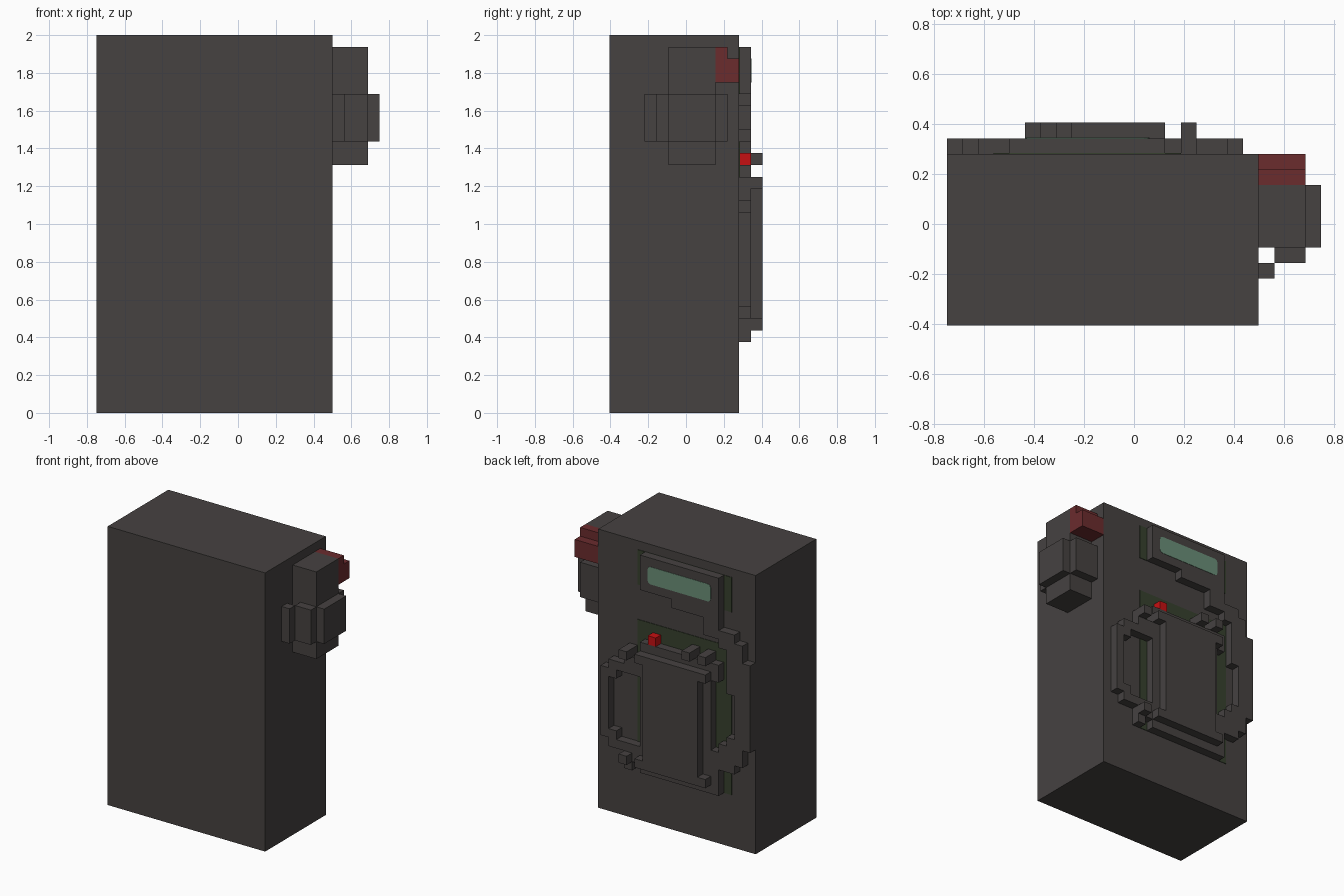
import bpy
import bmesh

cube = bpy.data.objects.get("Cube")
if cube:
    bpy.data.objects.remove(cube, do_unlink=True)

U = 1 / 16          # one block
BACK = 4.5 * U      # y of the casing's back face


def material(name, rgb):
    m = bpy.data.materials.new(name)
    m.use_nodes = True
    m.diffuse_color = (*rgb, 1)
    m.node_tree.nodes["Principled BSDF"].inputs["Base Color"].default_value = (*rgb, 1)
    return m


GREY = material("dark_grey", (0.061, 0.054, 0.053))
MAROON = material("dull_red", (0.147, 0.025, 0.027))
RED = material("bright_red", (0.57, 0.005, 0.006))
GREEN = material("dark_green", (0.037, 0.053, 0.027))
SCREEN = material("screen_green", (0.145, 0.275, 0.188))


def part(name, mat, boxes, corner=0):
    """One object made from boxes given as (x0, x1, y0, y1, z0, z1)."""
    bm = bmesh.new()
    for x0, x1, y0, y1, z0, z1 in boxes:
        verts = bmesh.ops.create_cube(bm, size=1)["verts"]
        for v in verts:
            v.co.x = x1 if v.co.x > 0 else x0
            v.co.y = y1 if v.co.y > 0 else y0
            v.co.z = z1 if v.co.z > 0 else z0
    if corner:
        edges = [e for e in bm.edges
                 if abs(e.verts[0].co.y - e.verts[1].co.y) > 1e-5]
        bmesh.ops.bevel(bm, geom=edges, offset=corner, segments=2,
                        profile=0.5, affect='EDGES')
    bmesh.ops.recalc_face_normals(bm, faces=bm.faces)
    mesh = bpy.data.meshes.new(name)
    bm.to_mesh(mesh)
    bm.free()
    mesh.materials.append(mat)
    obj = bpy.data.objects.new(name, mesh)
    bpy.context.collection.objects.link(obj)
    return obj


def back(c0, c1, r0, r1, l0=0, l1=1):
    """Box on the back: columns from the +x edge, rows from the floor, layers outward."""
    return (0.5 - c1 * U, 0.5 - c0 * U, BACK + l0 * U, BACK + l1 * U, r0 * U, r1 * U)


def side(x0, x1, y0, y1, r0, r1):
    """Box on the +x side: blocks out from the side, half-offset y blocks, rows."""
    return (0.5 + x0 * U, 0.5 + x1 * U, (y0 + 0.5) * U, (y1 + 0.5) * U, r0 * U, r1 * U)


# Casing
part("casing", GREY, [(-0.75, 0.5, -6.5 * U, BACK, 0, 2)])

# Side unit with its collar and red cap
part("side_unit", GREY, [side(0, 3, -2, 2, 21, 31)])
part("side_unit_collar", GREY, [
    side(3, 4, -2, 2, 23, 27),
    side(1, 3, -3, -2, 23, 27),
    side(0, 1, -4, -3, 23, 27),
    side(0, 3, 2, 3, 23, 27)])
part("side_unit_cap", MAROON, [side(0, 3, 2, 3, 28, 31), side(0, 3, 3, 4, 28, 30)])

# Dark green panels set on the back face
part("display_panel", GREEN, [back(5, 17, 27, 31, 0, 0.06)])
part("box_panel", GREEN, [back(5, 17, 6, 23, 0, 0.06)])

# Display plate and screen
part("display_plate", GREY, [back(6, 16, 27, 31)])
part("screen", SCREEN, [back(7, 15, 28, 30, 0.95, 1.04)], corner=0.022)

# Stepped cable running from the display to the right-hand loop
part("cable", GREY, [
    back(10, 14, 26, 27),
    back(14, 16, 24, 27),
    back(16, 18, 23, 25),
    back(17, 19, 18, 24),
    back(18, 20, 12, 22)])

# Steps leading from the cable back under the box
part("cable_steps", GREY,
     [back(15 + i, 18 + i if i < 2 else 19, 9 + i, 11 + i) for i in range(3)])

# Box: base plate, raised cover and rails along its top and bottom
part("box_base", GREY, [back(6, 15, 6, 21), back(15, 16, 19, 21), back(15, 16, 6, 9)])
part("box_cover", GREY, [back(7, 14, 7, 20, 1, 2)])
part("box_rails", GREY, [back(6, 15, r, r + 1, 1, 2) for r in (7, 19)])

# Loop handle, mirrored about row 13
loop = [back(1, 2, 9, 17)]
for lo, hi, c0, c1 in ((3, 4, 2, 3), (4, 5, 2, 6), (5, 6, 4, 6), (6, 7, 4, 5)):
    loop += [back(c0, c1, 13 + lo, 13 + hi), back(c0, c1, 13 - hi, 13 - lo)]
part("loop_handle", GREY, loop)
part("loop_knobs", GREY, [back(4, 5, r, r + 1, 1, 2) for r in (7, 19)])

# Button and two pegs on top of the box
part("red_button", RED, [back(7, 8, 21, 22)])
part("pegs", GREY, [back(c, c + 1, 21, 22, 0, 2) for c in (12, 14)])
